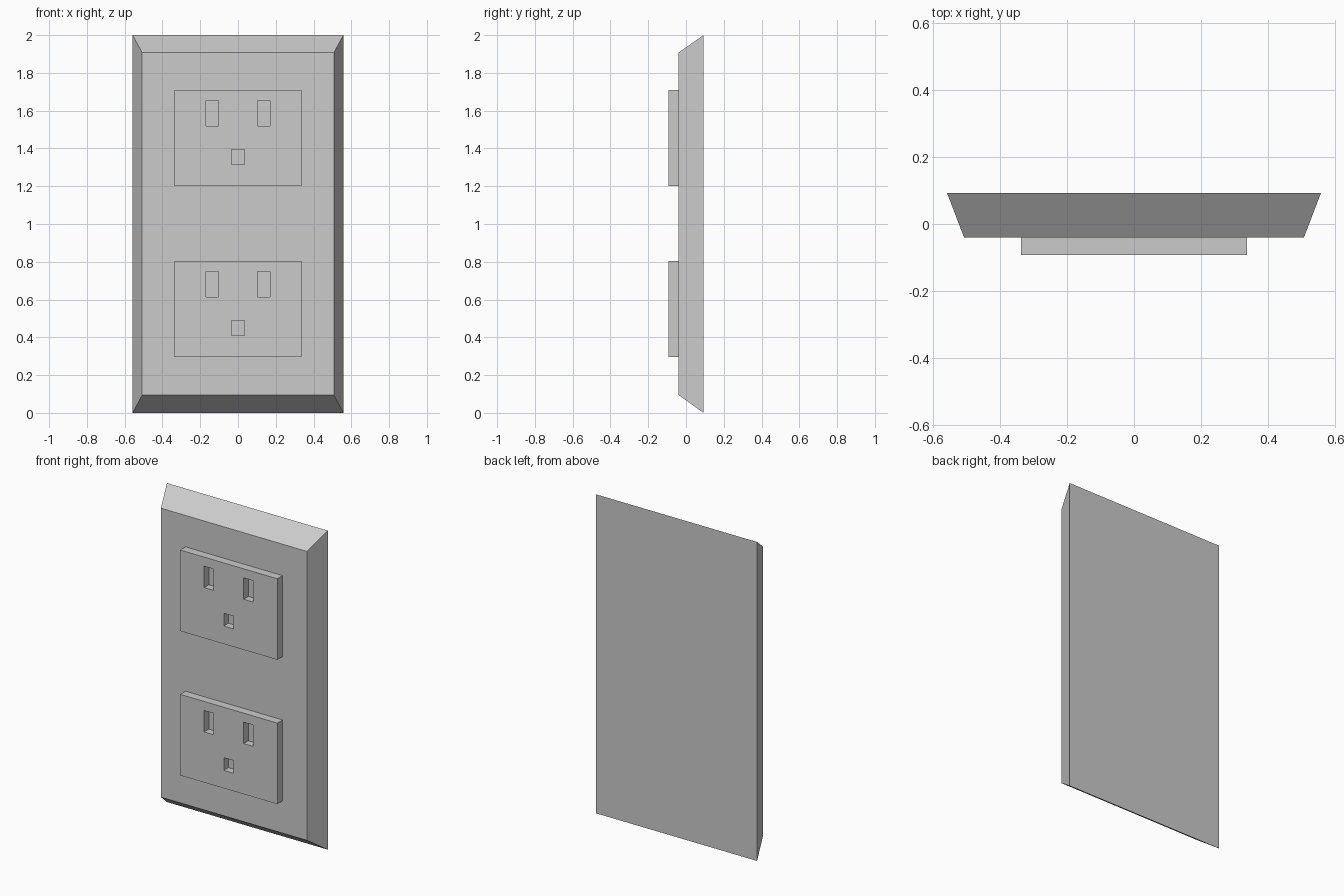
import bpy
import bmesh

cube = bpy.data.objects.get("Cube")
if cube:
    bpy.data.objects.remove(cube, do_unlink=True)

BACK, FACE, FRONT, SLOT_FLOOR = 0.093, -0.04, -0.092, -0.046

grey = bpy.data.materials.new("light grey plastic")
grey.use_nodes = True
colour = (0.6, 0.6, 0.6, 1)
grey.diffuse_color = colour
grey.node_tree.nodes["Principled BSDF"].inputs["Base Color"].default_value = colour


def frustum(name, back, front, y_back, y_front):
    """Block between two rectangles (x0, x1, z0, z1) facing the front."""
    bm = bmesh.new()
    rings = []
    for (x0, x1, z0, z1), y in ((back, y_back), (front, y_front)):
        corners = ((x0, z0), (x1, z0), (x1, z1), (x0, z1))
        rings.append([bm.verts.new((x, y, z)) for x, z in corners])
    for ring in rings:
        bm.faces.new(ring)
    a, b = rings
    for i in range(4):
        j = (i + 1) % 4
        bm.faces.new((a[i], a[j], b[j], b[i]))
    bmesh.ops.recalc_face_normals(bm, faces=bm.faces)
    mesh = bpy.data.meshes.new(name)
    bm.to_mesh(mesh)
    bm.free()
    mesh.materials.append(grey)
    obj = bpy.data.objects.new(name, mesh)
    bpy.context.collection.objects.link(obj)
    return obj


# Wall plate with sloping edges
frustum("wall_plate", (-0.558, 0.558, 0, 2), (-0.507, 0.507, 0.095, 1.907), BACK, FACE)

# Raised sockets, each with two blade slots and a ground slot
for label, z in (("lower", 0.297), ("upper", 1.202)):
    block = (-0.337, 0.337, z, z + 0.508)
    socket = frustum(label + "_socket", block, block, FACE, FRONT)
    slots = {
        "right_slot": (-0.17, -0.104, z + 0.317, z + 0.451),
        "left_slot": (0.104, 0.17, z + 0.317, z + 0.451),
        "ground_slot": (-0.034, 0.034, z + 0.112, z + 0.192),
    }
    for name, rect in slots.items():
        cutter = frustum(f"{label}_{name}_cutter", rect, rect, SLOT_FLOOR, FRONT - 0.05)
        cutter.hide_render = True
        cutter.hide_set(True)
        cut = socket.modifiers.new(name, "BOOLEAN")
        cut.object = cutter
        cut.operation = "DIFFERENCE"
        cut.solver = "EXACT"
